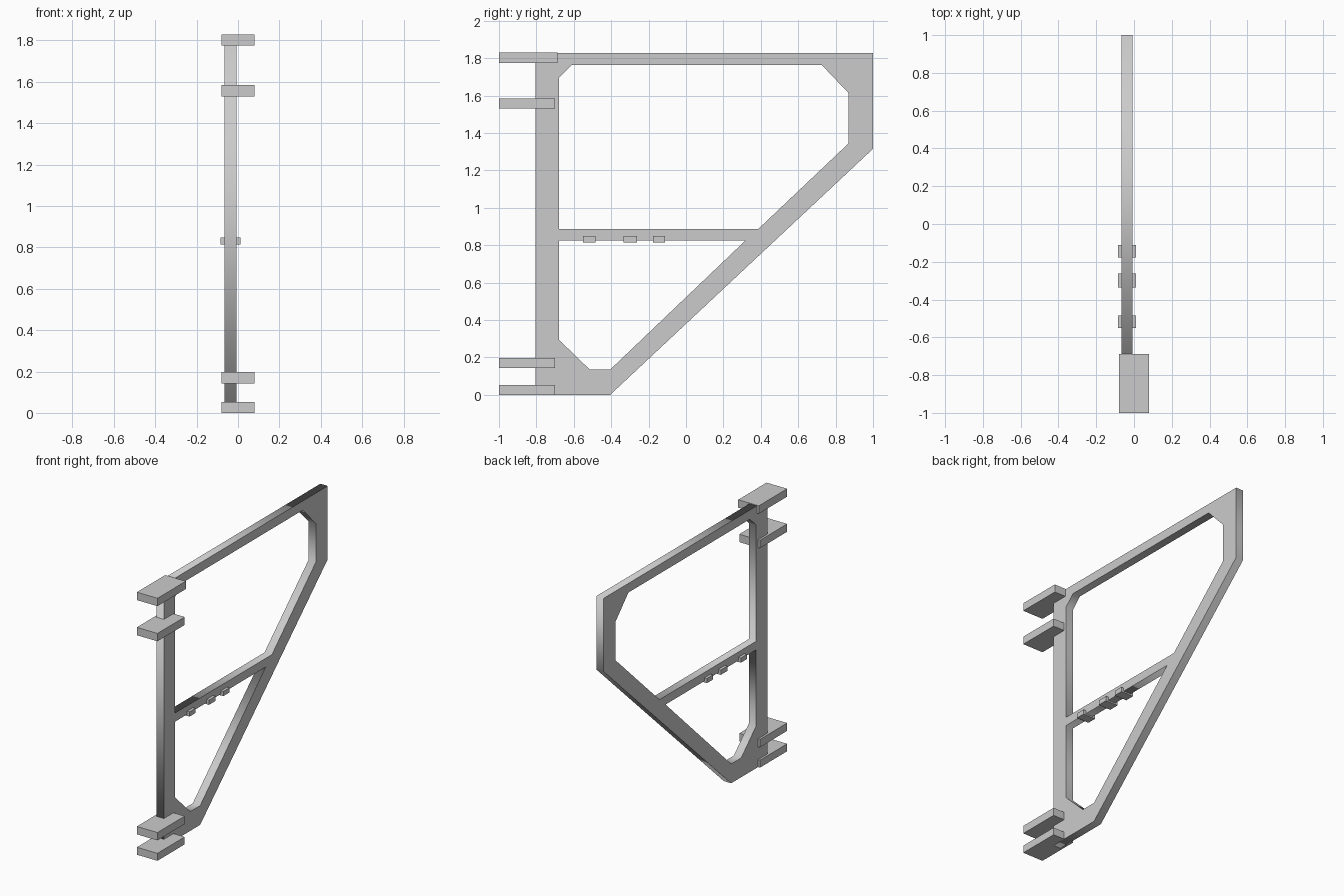
import bpy
from math import pi

if "Cube" in bpy.data.objects:
    bpy.data.objects.remove(bpy.data.objects["Cube"])

FRAME_X = (-0.065, -0.008)


def box(name, x, y, z):
    bpy.ops.mesh.primitive_cube_add(size=1, location=(sum(x) / 2, sum(y) / 2, sum(z) / 2))
    ob = bpy.context.object
    ob.name = name
    ob.scale = (x[1] - x[0], y[1] - y[0], z[1] - z[0])
    bpy.ops.object.transform_apply(location=False, rotation=False, scale=True)
    return ob


def plate(name, loops, x):
    """Extrude (y, z) outlines along x; inner loops become holes."""
    cu = bpy.data.curves.new(name, 'CURVE')
    cu.dimensions = '2D'
    cu.fill_mode = 'BOTH'
    cu.extrude = (x[1] - x[0]) / 2
    for pts in loops:
        sp = cu.splines.new('POLY')
        sp.points.add(len(pts) - 1)
        for p, (y, z) in zip(sp.points, pts):
            p.co = (y, z, 0, 1)
        sp.use_cyclic_u = True
    ob = bpy.data.objects.new(name, cu)
    bpy.context.collection.objects.link(ob)
    ob.rotation_euler = (pi / 2, 0, pi / 2)
    ob.location.x = sum(x) / 2
    bpy.ops.object.select_all(action='DESELECT')
    ob.select_set(True)
    bpy.context.view_layer.objects.active = ob
    bpy.ops.object.convert(target='MESH')
    return ob


# Flat bracket frame with an upper and a lower opening
outer = [(-0.805, 0), (-0.405, 0), (1, 1.315), (1, 1.826), (-0.805, 1.826)]
upper = [(-0.68, 0.885), (0.385, 0.885), (0.87, 1.345), (0.87, 1.612),
         (0.727, 1.762), (-0.612, 1.762), (-0.68, 1.695)]
lower = [(-0.68, 0.825), (0.318, 0.825), (-0.405, 0.135), (-0.515, 0.135), (-0.68, 0.295)]
plate("bracket_frame", [outer, upper, lower], FRAME_X)

# Mounting blocks gripping the upright
for i, (z0, z1, y1) in enumerate([(0, 0.052, -0.70), (0.142, 0.197, -0.70),
                                  (1.53, 1.585, -0.70), (1.775, 1.83, -0.688)]):
    box(f"mounting_block_{i + 1}", (-0.08, 0.079), (-1, y1), (z0, z1))

# Small pegs under the crossbar
for i, (y0, y1) in enumerate([(-0.55, -0.485), (-0.335, -0.263), (-0.177, -0.111)]):
    box(f"crossbar_peg_{i + 1}", (-0.084, 0.011), (y0, y1), (0.815, 0.848))
